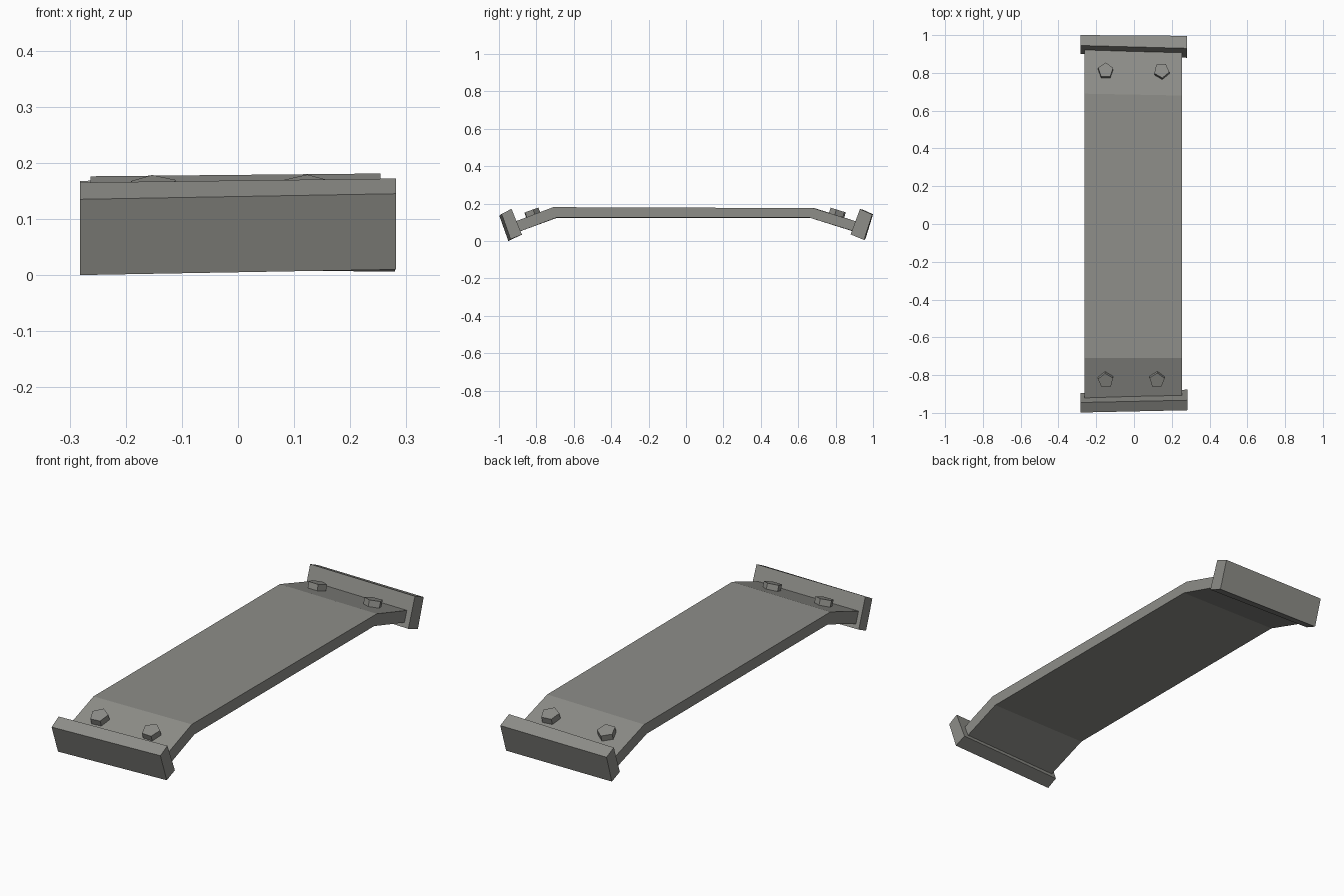
import bpy, bmesh, math
from mathutils import Matrix, Vector

if "Cube" in bpy.data.objects:
    bpy.data.objects.remove(bpy.data.objects["Cube"])

mat = bpy.data.materials.new("warm grey")
mat.diffuse_color = (0.27, 0.27, 0.25, 1)
mat.use_nodes = True
mat.node_tree.nodes["Principled BSDF"].inputs["Base Color"].default_value = mat.diffuse_color


def finish(name, bm):
    bmesh.ops.recalc_face_normals(bm, faces=bm.faces)
    me = bpy.data.meshes.new(name)
    bm.to_mesh(me)
    bm.free()
    me.materials.append(mat)
    ob = bpy.data.objects.new(name, me)
    bpy.context.collection.objects.link(ob)
    return ob


def loft(name, xl, left, xr, right, strip=False):
    """Join two matching (y, z) profiles, one at each x side."""
    bm = bmesh.new()
    a = [bm.verts.new((xl, y, z)) for y, z in left]
    b = [bm.verts.new((xr, y, z)) for y, z in right]
    n = len(a)
    for i in range(n):
        j = (i + 1) % n
        bm.faces.new((a[i], a[j], b[j], b[i]))
    # side faces; a bent strip is capped by quads between top and bottom runs
    for vs in (a, b):
        if strip:
            for i in range(n // 2 - 1):
                bm.faces.new((vs[i], vs[i + 1], vs[n - 2 - i], vs[n - 1 - i]))
        else:
            bm.faces.new(vs)
    return finish(name, bm)


# bent plank: top run front to back, then bottom run back to front
loft("plank",
     -0.263, [(-0.925, 0.098), (-0.71, 0.176), (0.69, 0.175), (0.925, 0.1),
              (0.905, 0.048), (0.67, 0.124), (-0.69, 0.124), (-0.905, 0.045)],
     0.254, [(-0.925, 0.1), (-0.71, 0.181), (0.68, 0.176), (0.925, 0.1),
             (0.905, 0.05), (0.66, 0.125), (-0.69, 0.126), (-0.905, 0.045)],
     strip=True)

# tilted end blocks, slightly crooked
loft("front_end_block",
     -0.282, [(-0.998, 0.135), (-0.945, 0.165), (-0.895, 0.026), (-0.95, 0.0)],
     0.282, [(-0.986, 0.145), (-0.933, 0.172), (-0.877, 0.034), (-0.938, 0.01)])
loft("back_end_block",
     -0.282, [(1.0, 0.143), (0.945, 0.168), (0.9, 0.035), (0.96, 0.012)],
     0.28, [(0.996, 0.142), (0.93, 0.171), (0.88, 0.035), (0.952, 0.006)])

# five-sided bolts standing on the sloped ends: x, y, rotation
bolts = {
    "back_left_bolt": (-0.15, 0.807, 90),
    "back_right_bolt": (0.146, 0.806, -85),
    "front_left_bolt": (-0.15, -0.822, 94),
    "front_right_bolt": (0.122, -0.82, 88),
}
for name, (x, y, rot) in bolts.items():
    back = y > 0
    slope = -0.31 if back else 0.36
    z = 0.175 + slope * (y - 0.69) if back else 0.178 + slope * (y + 0.71)
    bm = bmesh.new()
    bmesh.ops.create_cone(bm, cap_ends=True, segments=5, radius1=0.042,
                          radius2=0.042, depth=0.05)
    # blender cones start on +y; turn so rot is the direction of the first corner
    m = (Matrix.Translation(Vector((x, y, z + 0.003)))
         @ Matrix.Rotation(math.atan(slope), 4, 'X')
         @ Matrix.Rotation(math.radians(rot - 90), 4, 'Z'))
    bm.transform(m)
    finish(name, bm)
